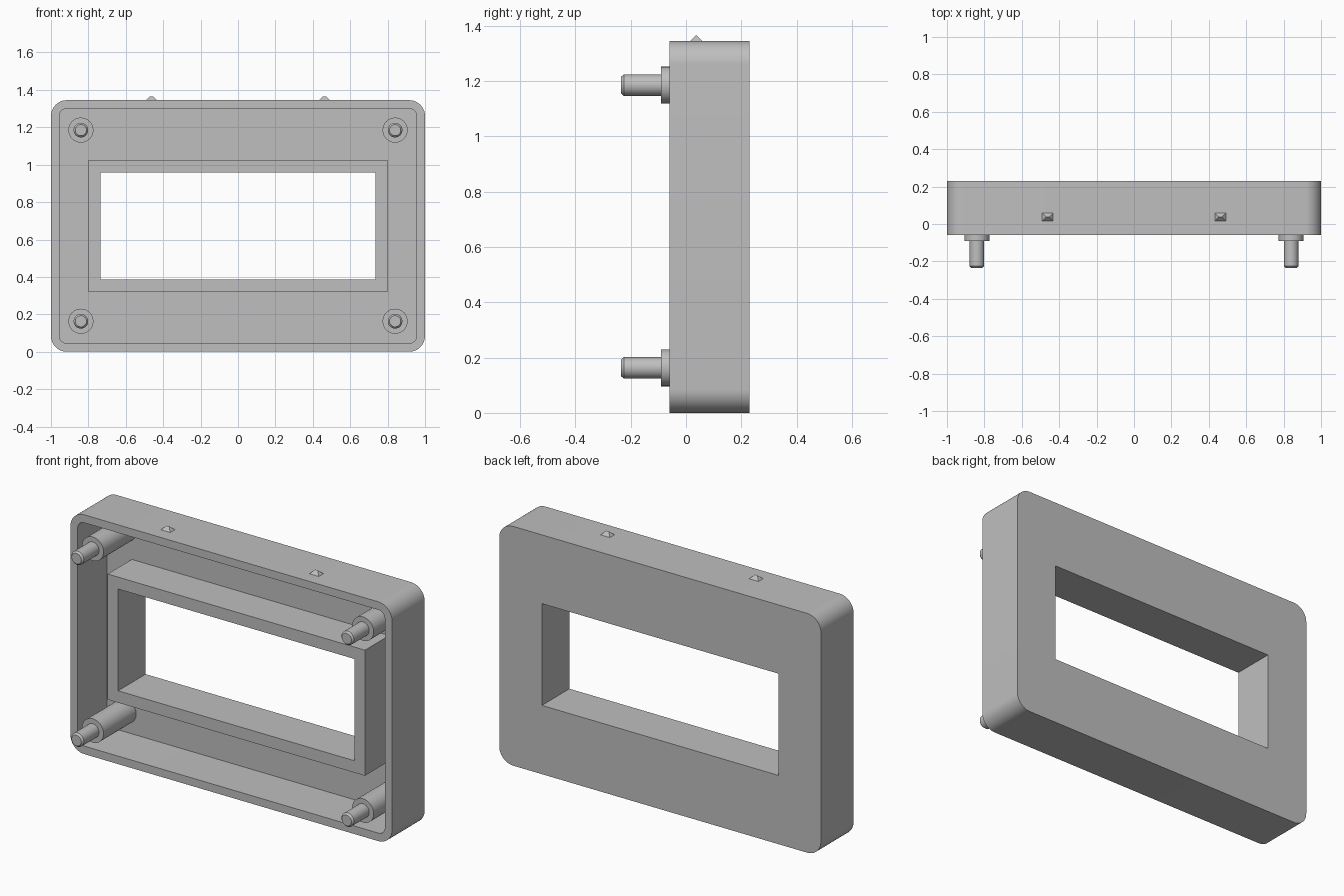
import bpy
import bmesh
from math import cos, sin, pi, radians

if "Cube" in bpy.data.objects:
    bpy.data.objects.remove(bpy.data.objects["Cube"])

grey = bpy.data.materials.new("plain grey")
grey.use_nodes = True
GREY = (0.52, 0.52, 0.52, 1)
grey.diffuse_color = GREY
grey.node_tree.nodes["Principled BSDF"].inputs["Base Color"].default_value = GREY

MID_Z = 0.6725          # height of the body's centre
FRONT, BACK = -0.06, 0.23
FLOOR, FRAME_FRONT = 0.20, -0.015
ARC = 12                # steps per rounded corner


def finish(bm, name):
    bmesh.ops.remove_doubles(bm, verts=bm.verts, dist=1e-5)
    bmesh.ops.recalc_face_normals(bm, faces=bm.faces)
    mesh = bpy.data.meshes.new(name)
    bm.to_mesh(mesh)
    bm.free()
    mesh.materials.append(grey)
    obj = bpy.data.objects.new(name, mesh)
    bpy.context.collection.objects.link(obj)
    bpy.ops.object.select_all(action="DESELECT")
    obj.select_set(True)
    bpy.context.view_layer.objects.active = obj
    bpy.ops.object.shade_smooth_by_angle(angle=radians(30))
    return obj


def bridge(bm, a, b):
    for i in range(len(a)):
        j = (i + 1) % len(a)
        bm.faces.new((a[i], a[j], b[j], b[i]))


def rounded_ring(bm, half_x, half_z, radius, y):
    ring = []
    for quarter, (sx, sz) in enumerate([(1, 1), (-1, 1), (-1, -1), (1, -1)]):
        for k in range(ARC + 1):
            a = (quarter + k / ARC) * pi / 2
            ring.append(bm.verts.new((sx * (half_x - radius) + radius * cos(a), y,
                                      MID_Z + sz * (half_z - radius) + radius * sin(a))))
    return ring


# Hollow body with a raised frame around the window: one closed loop of sections
outer = (1.0, MID_Z, 0.085)
cavity = (0.955, 0.6275, 0.04)
frame = (0.80, 0.353, 0)
window = (0.735, 0.286, 0)
sections = [(outer, BACK), (outer, FRONT), (cavity, FRONT), (cavity, FLOOR),
            (frame, FLOOR), (frame, FRAME_FRONT), (window, FRAME_FRONT), (window, BACK)]
bm = bmesh.new()
rings = [rounded_ring(bm, *shape, y) for shape, y in sections]
for i, ring in enumerate(rings):
    bridge(bm, ring, rings[(i + 1) % len(rings)])
bmesh.ops.remove_doubles(bm, verts=bm.verts, dist=1e-5)
finish(bm, "bezel_body")

# Corner posts: wide boss, then a slim pin with a chamfered tip
post_profile = [(0.067, FLOOR + 0.01), (0.067, -0.09), (0.039, -0.09),
                (0.039, -0.225), (0.03, -0.235)]
for side, x in (("left", 0.84), ("right", -0.84)):
    for level, z in (("lower", 0.163), ("upper", 1.185)):
        bm = bmesh.new()
        rings = [[bm.verts.new((x + r * cos(2 * pi * i / 32), y, z + r * sin(2 * pi * i / 32)))
                  for i in range(32)] for r, y in post_profile]
        for a, b in zip(rings, rings[1:]):
            bridge(bm, a, b)
        bm.faces.new(rings[0])
        bm.faces.new(rings[-1])
        finish(bm, f"{level}_{side}_post")

# Small ridged snap bumps on the top edge
for side, x in (("left", 0.462), ("right", -0.462)):
    bm = bmesh.new()
    base = [bm.verts.new((x + sx * 0.03, 0.037 + sy * 0.022, 2 * MID_Z - 0.001))
            for sx, sy in ((-1, -1), (1, -1), (1, 1), (-1, 1))]
    tip = [bm.verts.new((x + dx, 0.037, 1.366)) for dx in (-0.008, 0.008)]
    bm.faces.new(base)
    bm.faces.new((base[0], base[1], tip[1], tip[0]))
    bm.faces.new((base[2], base[3], tip[0], tip[1]))
    bm.faces.new((base[1], base[2], tip[1]))
    bm.faces.new((base[3], base[0], tip[0]))
    finish(bm, f"{side}_snap_bump")
